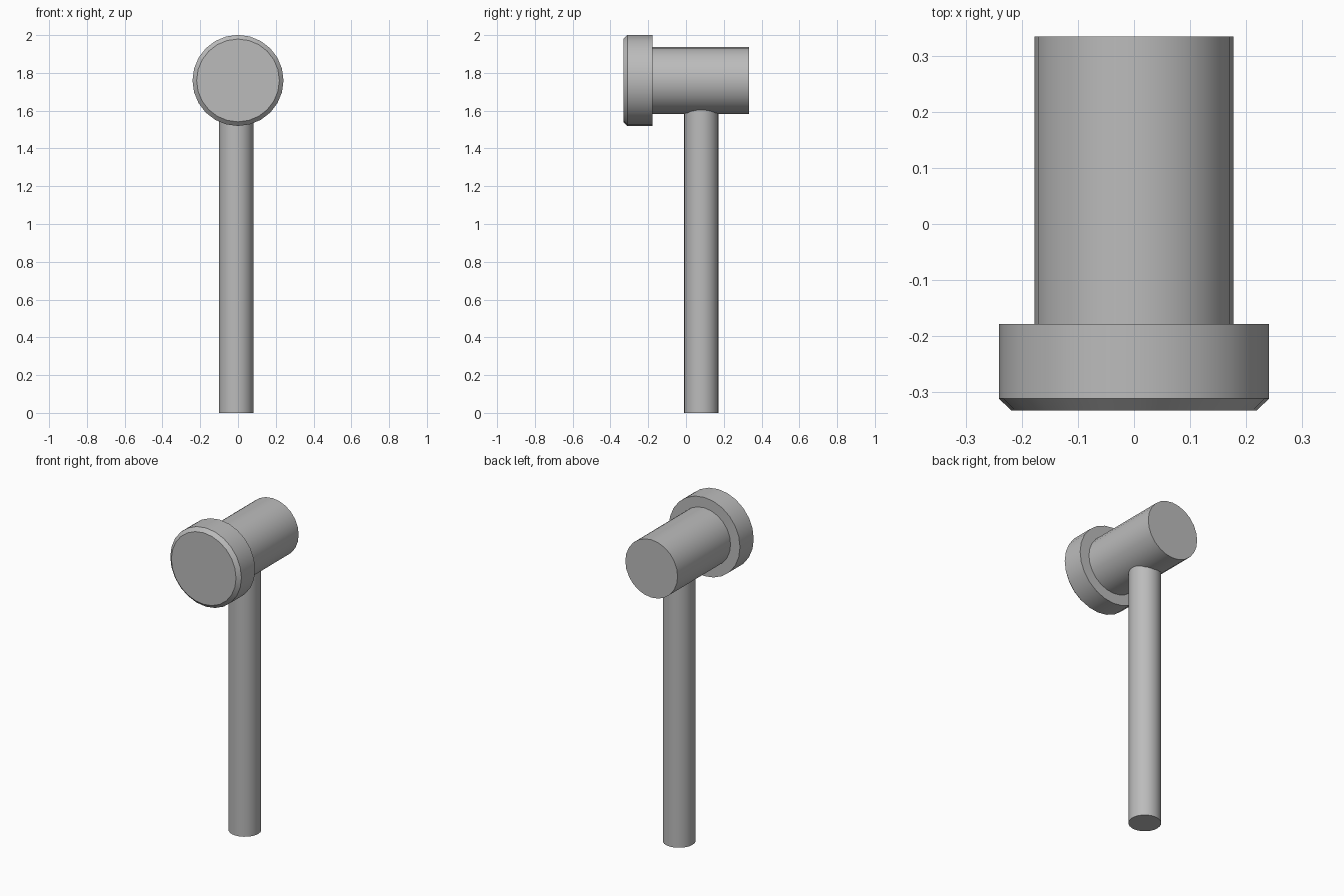
import bpy
import math

cube = bpy.data.objects.get("Cube")
if cube:
    bpy.data.objects.remove(cube, do_unlink=True)

SIDES = 24
HEAD_Z = 1.76

gray = bpy.data.materials.new("plain gray")
gray.use_nodes = True
color = (0.5, 0.5, 0.5, 1)
gray.diffuse_color = color
gray.node_tree.nodes["Principled BSDF"].inputs["Base Color"].default_value = color


def lathe(name, profile, location, rotation=(0, 0, 0)):
    """Capped solid of revolution about local z from (radius, height) rings."""
    verts, faces = [], []
    for r, h in profile:
        for i in range(SIDES):
            a = math.tau * i / SIDES
            verts.append((r * math.cos(a), r * math.sin(a), h))
    for k in range(len(profile) - 1):
        for i in range(SIDES):
            j = (i + 1) % SIDES
            a, b = k * SIDES, (k + 1) * SIDES
            faces.append((a + i, a + j, b + j, b + i))
    faces.append(tuple(reversed(range(SIDES))))
    faces.append(tuple(range(len(verts) - SIDES, len(verts))))
    mesh = bpy.data.meshes.new(name)
    mesh.from_pydata(verts, [], faces)
    mesh.materials.append(gray)
    obj = bpy.data.objects.new(name, mesh)
    obj.location, obj.rotation_euler = location, rotation
    bpy.context.collection.objects.link(obj)
    bpy.ops.object.select_all(action="DESELECT")
    obj.select_set(True)
    bpy.context.view_layer.objects.active = obj
    bpy.ops.object.shade_smooth_by_angle(angle=math.radians(30))
    return obj


# Rotation that turns local +z into world +y
along_y = (-math.pi / 2, 0, 0)

# Upright handle, its top buried in the head
lathe("handle", [(0.091, 0), (0.091, 1.7)], (-0.01, 0.081, 0))

# Barrel of the head
lathe("head_barrel", [(0.177, -0.2), (0.177, 0.334)], (0, 0, HEAD_Z), along_y)

# Wide striking face with a chamfered front rim
lathe("striking_face", [(0.219, -0.332), (0.241, -0.311), (0.241, -0.178)],
      (0, 0, HEAD_Z), along_y)
